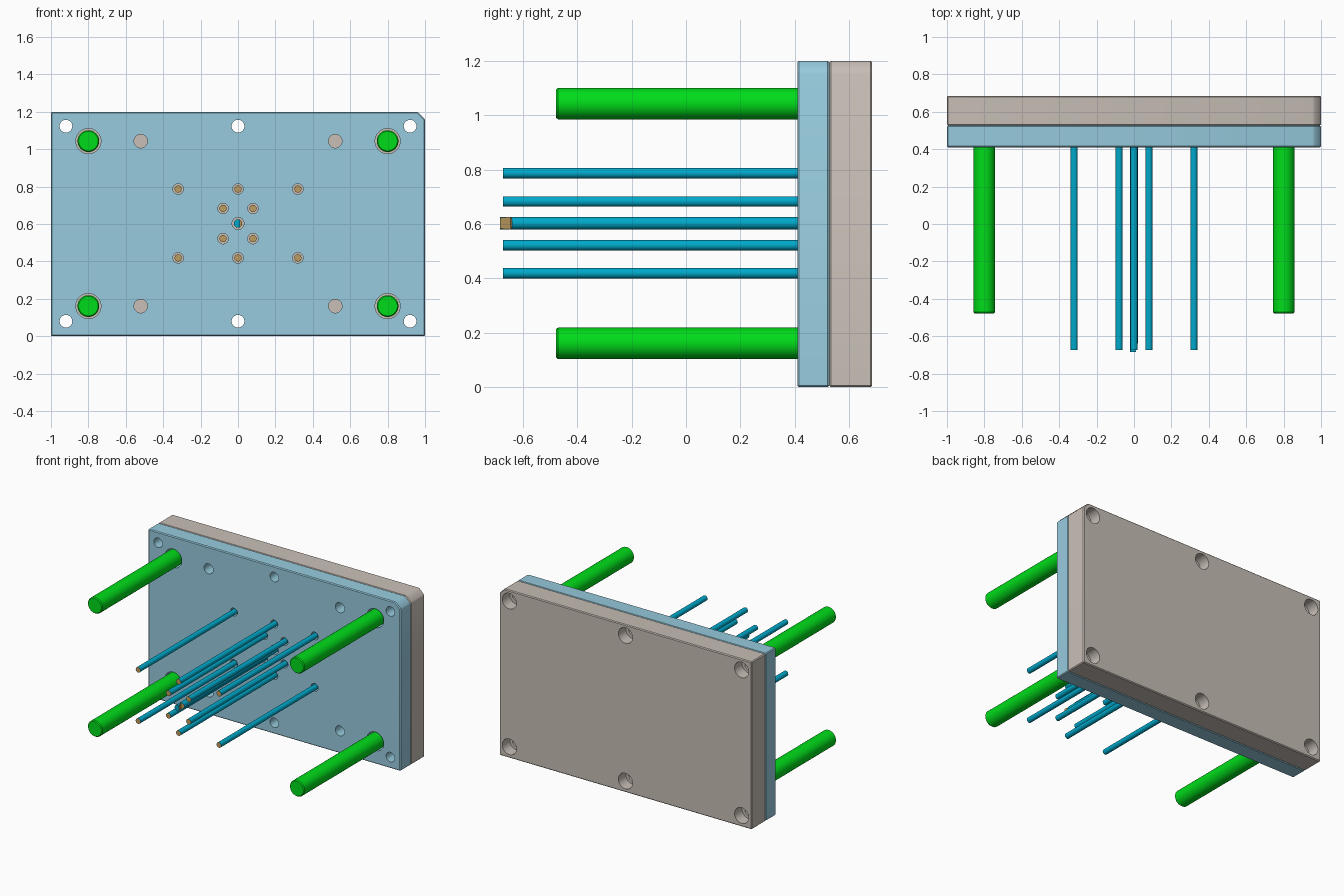
import bpy, bmesh, math

if "Cube" in bpy.data.objects:
    bpy.data.objects.remove(bpy.data.objects["Cube"])


def material(name, rgb):
    m = bpy.data.materials.new(name)
    m.diffuse_color = (*rgb, 1)
    m.use_nodes = True
    m.node_tree.nodes["Principled BSDF"].inputs["Base Color"].default_value = m.diffuse_color
    return m


BLUE = material("plate_blue", (0.31, 0.60, 0.73))
TAUPE = material("plate_taupe", (0.58, 0.52, 0.47))
GREEN = material("pin_green", (0.0, 0.72, 0.01))
CYAN = material("pin_cyan", (0.0, 0.40, 0.60))
TAN = material("cut_tan", (0.52, 0.34, 0.12))


def finish(name, bm, *mats):
    bmesh.ops.recalc_face_normals(bm, faces=bm.faces)
    me = bpy.data.meshes.new(name)
    bm.to_mesh(me)
    bm.free()
    ob = bpy.data.objects.new(name, me)
    bpy.context.collection.objects.link(ob)
    for m in mats:
        me.materials.append(m)
    return ob


def lathe(bm, x, z, profile, n=40):
    """Closed turned solid along y from (radius, y) pairs; front cap gets slot 1."""
    rings = [[bm.verts.new((x + r * math.cos(2 * math.pi * i / n), y,
                            z + r * math.sin(2 * math.pi * i / n)))
              for i in range(n)] for r, y in profile]
    for a, b in zip(rings, rings[1:]):
        for i in range(n):
            j = (i + 1) % n
            bm.faces.new((a[i], a[j], b[j], b[i]))
    bm.faces.new(rings[-1])
    return bm.faces.new(rings[0])


def prism(bm, points, offset):
    face = bm.faces.new([bm.verts.new(p) for p in points])
    new = bmesh.ops.extrude_face_region(bm, geom=[face])["geom"]
    bmesh.ops.translate(bm, vec=offset,
                        verts=[v for v in new if isinstance(v, bmesh.types.BMVert)])


def activate(ob):
    bpy.ops.object.select_all(action='DESELECT')
    ob.select_set(True)
    bpy.context.view_layer.objects.active = ob


def smooth(ob):
    activate(ob)
    bpy.ops.object.shade_smooth_by_angle(angle=math.radians(30))


def cut(ob, cutter):
    mod = ob.modifiers.new("cut", 'BOOLEAN')
    mod.operation, mod.solver, mod.object = 'DIFFERENCE', 'EXACT', cutter
    mod.material_mode = 'TRANSFER'
    activate(ob)
    bpy.ops.object.modifier_apply(modifier=mod.name)
    bpy.data.objects.remove(cutter)


def plate(name, y0, y1, mat):
    # Rectangle with one clipped corner and lightly chamfered edges
    bm = bmesh.new()
    outline = [(-1, 0), (1, 0), (1, 1.16), (0.96, 1.2), (-1, 1.2)]
    prism(bm, [(x, y0, z) for x, z in outline], (0, y1 - y0, 0))
    bmesh.ops.recalc_face_normals(bm, faces=bm.faces)
    bmesh.ops.bevel(bm, geom=bm.edges[:], offset=0.006, segments=1, affect='EDGES')
    return finish(name, bm, mat)


# Layout
FRONT, SEAM, BACK = 0.41, 0.527, 0.685
screws = [(x, z) for x in (-0.92, 0, 0.92) for z in (0.08, 1.123)]
blind = [(x, z) for x in (-0.52, 0.52) for z in (0.161, 1.043)]
guides = [(x, z) for x in (-0.8, 0.8) for z in (0.161, 1.043)]
pins = [(x, z) for x in (-0.32, 0, 0.32) for z in (0.419, 0.787)]
pins += [(x, z) for x in (-0.08, 0.08) for z in (0.522, 0.683)]
CENTRE = (0, 0.603)

# Front plate with all through holes
front_plate = plate("front_plate", FRONT, SEAM, BLUE)
bm = bmesh.new()
for spots, r in ((screws, 0.034), (blind, 0.036), (guides, 0.067),
                 (pins, 0.028), ([CENTRE], 0.032)):
    for x, z in spots:
        lathe(bm, x, z, [(r, 0.3), (r, 0.6)])
cut(front_plate, finish("front_holes", bm, BLUE))
smooth(front_plate)

# Back plate with counterbored screw holes
back_plate = plate("back_plate", SEAM, BACK, TAUPE)
bm = bmesh.new()
for x, z in screws:
    lathe(bm, x, z, [(0.034, 0.4), (0.034, 0.60), (0.056, 0.60), (0.056, 0.8)])
cut(back_plate, finish("back_holes", bm, TAUPE))
smooth(back_plate)

# Guide pins with chamfered tips
for i, (x, z) in enumerate(guides):
    bm = bmesh.new()
    lathe(bm, x, z, [(0.052, -0.478), (0.058, -0.471), (0.058, SEAM)], 48)
    smooth(finish(f"guide_pin_{i + 1}", bm, GREEN))

# Slender ejector pins with tan end faces
for i, (x, z) in enumerate(pins):
    bm = bmesh.new()
    lathe(bm, x, z, [(0.019, -0.673), (0.019, SEAM)], 32).material_index = 1
    smooth(finish(f"ejector_pin_{i + 1}", bm, CYAN, TAN))

# Centre puller pin with a hooked undercut at its tip
bm = bmesh.new()
lathe(bm, *CENTRE, [(0.0225, -0.685), (0.0225, SEAM)], 32)
puller = finish("puller_pin", bm, CYAN)
bm = bmesh.new()
hook = [(0.012, -0.70), (0.012, -0.685), (0.0, -0.645), (0.04, -0.635), (0.04, -0.70)]
prism(bm, [(x, y, 0.55) for x, y in hook], (0, 0, 0.1))
cut(puller, finish("hook_cutter", bm, TAN))
smooth(puller)
